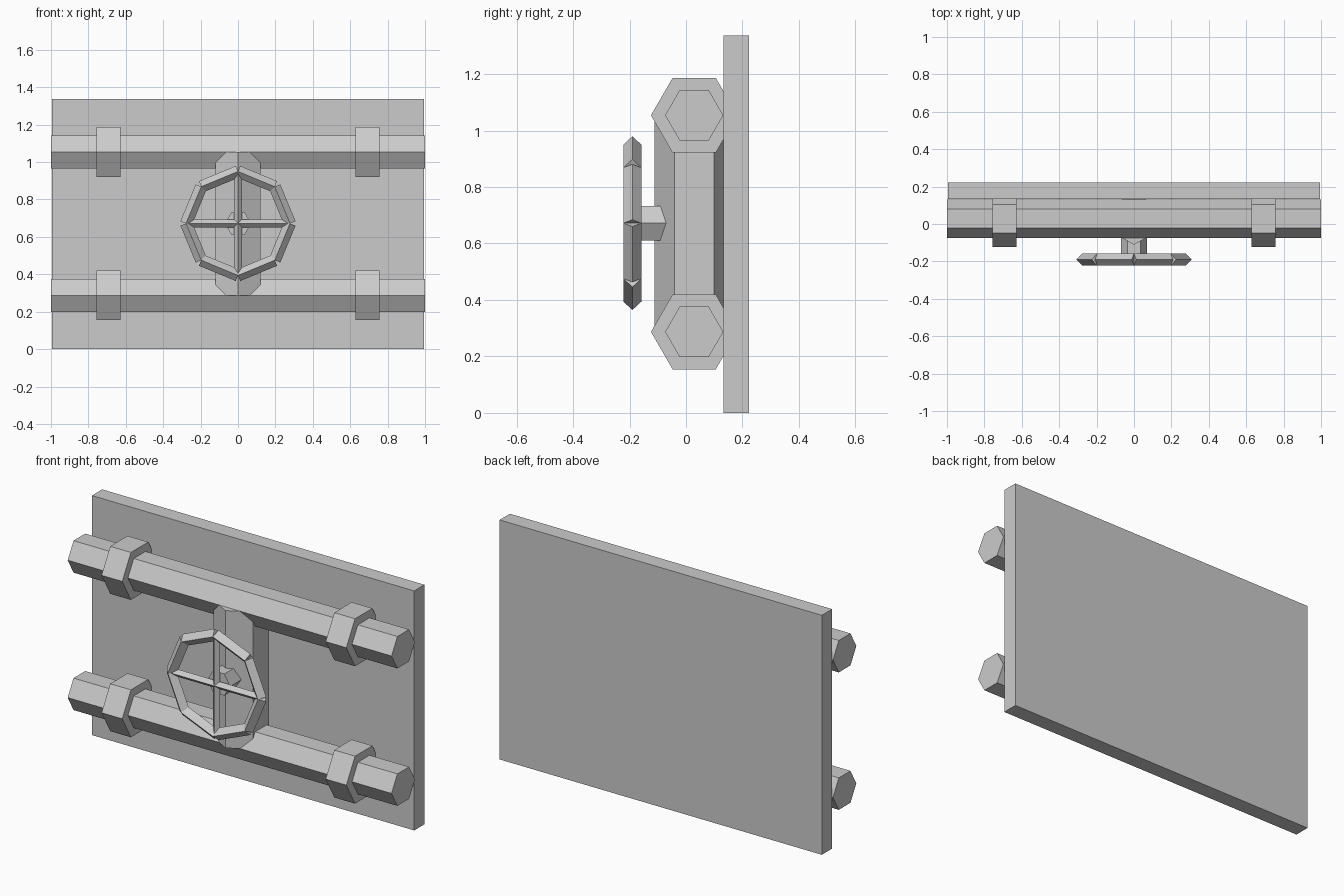
import bpy, bmesh
from math import sin, cos, pi
from mathutils import Vector

default = bpy.data.objects.get("Cube")
if default:
    bpy.data.objects.remove(default, do_unlink=True)

# Single plain grey material
GREY = (0.6, 0.6, 0.6, 1)
metal = bpy.data.materials.new("plain_grey")
metal.use_nodes = True
metal.diffuse_color = GREY
metal.node_tree.nodes["Principled BSDF"].inputs["Base Color"].default_value = GREY


def add_object(name, bm):
    bmesh.ops.recalc_face_normals(bm, faces=bm.faces)
    mesh = bpy.data.meshes.new(name)
    bm.to_mesh(mesh)
    bm.free()
    mesh.materials.append(metal)
    obj = bpy.data.objects.new(name, mesh)
    bpy.context.collection.objects.link(obj)
    return obj


def prism(name, sides, radius, start, end, corner):
    """Flat-sided rod from start to end, with one edge pointing along corner."""
    start, end, u = Vector(start), Vector(end), Vector(corner)
    v = (end - start).normalized().cross(u)
    bm = bmesh.new()
    angles = [2 * pi * i / sides for i in range(sides)]
    ring = [bm.verts.new(start + radius * (cos(a) * u + sin(a) * v)) for a in angles]
    base = bm.faces.new(ring)
    top = bmesh.ops.extrude_face_region(bm, geom=[base], use_keep_orig=True)["geom"]
    moved = [g for g in top if isinstance(g, bmesh.types.BMVert)]
    bmesh.ops.translate(bm, verts=moved, vec=end - start)
    return add_object(name, bm)


FRONT = (0, -1, 0)
BAR_Y = 0.029
BAR_HEIGHTS = {"lower": 0.287, "upper": 1.054}

# Door panel
bm = bmesh.new()
bmesh.ops.create_cube(bm, size=1)
bmesh.ops.scale(bm, verts=bm.verts, vec=(1.99, 0.09, 1.337))
bmesh.ops.translate(bm, verts=bm.verts, vec=(0, 0.178, 0.6685))
add_object("door_panel", bm)

# Locking bars with their collars
for level, z in BAR_HEIGHTS.items():
    prism(level + "_bar", 6, 0.103, (-1, BAR_Y, z), (1, BAR_Y, z), FRONT)
    for side, x in (("right", -0.692), ("left", 0.692)):
        prism(f"{level}_{side}_collar", 6, 0.153,
              (x - 0.064, BAR_Y, z), (x + 0.064, BAR_Y, z), FRONT)

# Upright joining the bars
prism("upright_post", 6, 0.14, (0, BAR_Y, BAR_HEIGHTS["lower"]),
      (0, BAR_Y, BAR_HEIGHTS["upper"]), FRONT)

# Hand wheel: axle, eight rim rods and two crossing spokes
WHEEL = Vector((0, -0.19, 0.672))
RIM = 0.278
prism("wheel_axle", 6, 0.07, (0, -0.17, WHEEL.z), (0, 0, WHEEL.z), (1, 0, 0))


def rim_point(i):
    a = i * pi / 4
    return WHEEL + RIM * Vector((cos(a), 0, sin(a)))


for i in range(8):
    prism(f"rim_rod_{i + 1}", 4, 0.032, rim_point(i), rim_point(i + 1), FRONT)
for name, i in (("horizontal_spoke", 0), ("vertical_spoke", 2)):
    prism(name, 4, 0.021, rim_point(i), rim_point(i + 4), FRONT)
